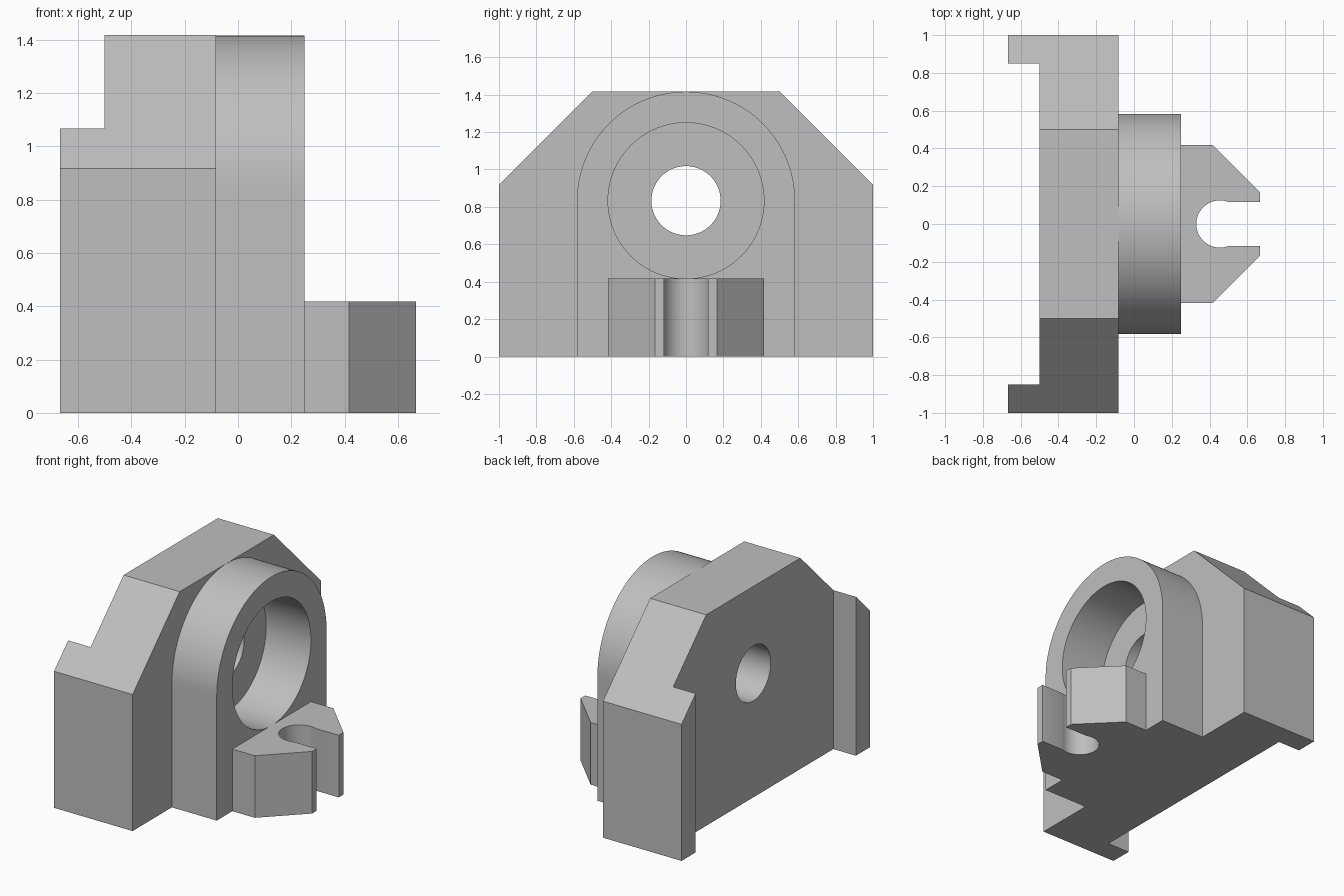
import bpy, bmesh
from math import sin, cos, pi, asin
from mathutils import Vector

if "Cube" in bpy.data.objects:
    bpy.data.objects.remove(bpy.data.objects["Cube"])

grey = bpy.data.materials.new("plain grey")
grey.use_nodes = True
grey.diffuse_color = (0.52, 0.52, 0.52, 1)
grey.node_tree.nodes["Principled BSDF"].inputs["Base Color"].default_value = grey.diffuse_color

AXIS_Z = 0.833          # height of the bore centre
FACE, FRONT = -0.083, 0.25   # mounting face of the plate, outer face of the boss


def prism(name, points, start, depth):
    """Extrude a closed 3D outline from start along depth."""
    bm = bmesh.new()
    face = bm.faces.new([bm.verts.new(Vector(p) + Vector(start)) for p in points])
    grown = bmesh.ops.extrude_face_region(bm, geom=[face])["geom"]
    bmesh.ops.translate(bm, vec=depth, verts=[v for v in grown if isinstance(v, bmesh.types.BMVert)])
    bmesh.ops.recalc_face_normals(bm, faces=bm.faces)
    mesh = bpy.data.meshes.new(name)
    bm.to_mesh(mesh)
    bm.free()
    mesh.materials.append(grey)
    obj = bpy.data.objects.new(name, mesh)
    bpy.context.collection.objects.link(obj)
    return obj


def arc(radius, first, last, steps):
    return [(radius * cos(first + (last - first) * i / steps),
             radius * sin(first + (last - first) * i / steps)) for i in range(steps + 1)]


def along_x(name, outline, x0, x1):
    return prism(name, [(0, y, z) for y, z in outline], (x0, 0, 0), (x1 - x0, 0, 0))


def bore(radius, x0, x1):
    circle = [(y, z + AXIS_Z) for y, z in arc(radius, 0, 2 * pi, 96)[:-1]]
    return along_x("bore_cutter", circle, x0, x1)


def cut(target, cutter):
    mod = target.modifiers.new("cut", "BOOLEAN")
    mod.operation, mod.solver, mod.object = "DIFFERENCE", "EXACT", cutter
    bpy.context.view_layer.update()
    result = bpy.data.meshes.new_from_object(
        target.evaluated_get(bpy.context.evaluated_depsgraph_get()))
    target.modifiers.clear()
    target.data = result
    bpy.data.objects.remove(cutter)


# Back plate: chamfered outline, wide channel behind, through hole
plate = along_x("back_plate", [(-1, 0), (1, 0), (1, 0.917), (0.5, 1.417),
                               (-0.5, 1.417), (-1, 0.917)], -0.667, FACE)
cut(plate, along_x("channel_cutter", [(-0.85, -1), (0.85, -1), (0.85, 2), (-0.85, 2)], -1, -0.5))
cut(plate, bore(0.185, -1, 1))

# Arched boss with a large bore down to the plate
arch = [(y, z + AXIS_Z) for y, z in arc(0.583, 0, pi, 64)]
boss = along_x("arched_boss", [(-0.583, 0), (0.583, 0)] + arch, FACE, FRONT)
cut(boss, bore(0.417, -1, 1))

# Slotted lug: tapered outline with a rounded open slot
half_slot, slot_radius = 0.117, 0.125
lean = asin(half_slot / slot_radius)
slot = [(x + 0.455, y) for x, y in arc(slot_radius, lean, 2 * pi - lean, 48)]
side = [(FRONT, 0.417), (0.417, 0.417), (0.667, 0.167), (0.667, half_slot)]
outline = side + slot + [(x, -y) for x, y in reversed(side)]
lug = prism("slotted_lug", [(x, y, 0) for x, y in outline], (0, 0, 0), (0, 0, 0.417))

# Smooth curved walls, keep machined edges crisp
for obj in bpy.context.view_layer.objects:
    obj.select_set(obj in (plate, boss, lug))
bpy.context.view_layer.objects.active = plate
bpy.ops.object.shade_smooth_by_angle(angle=pi / 9)
